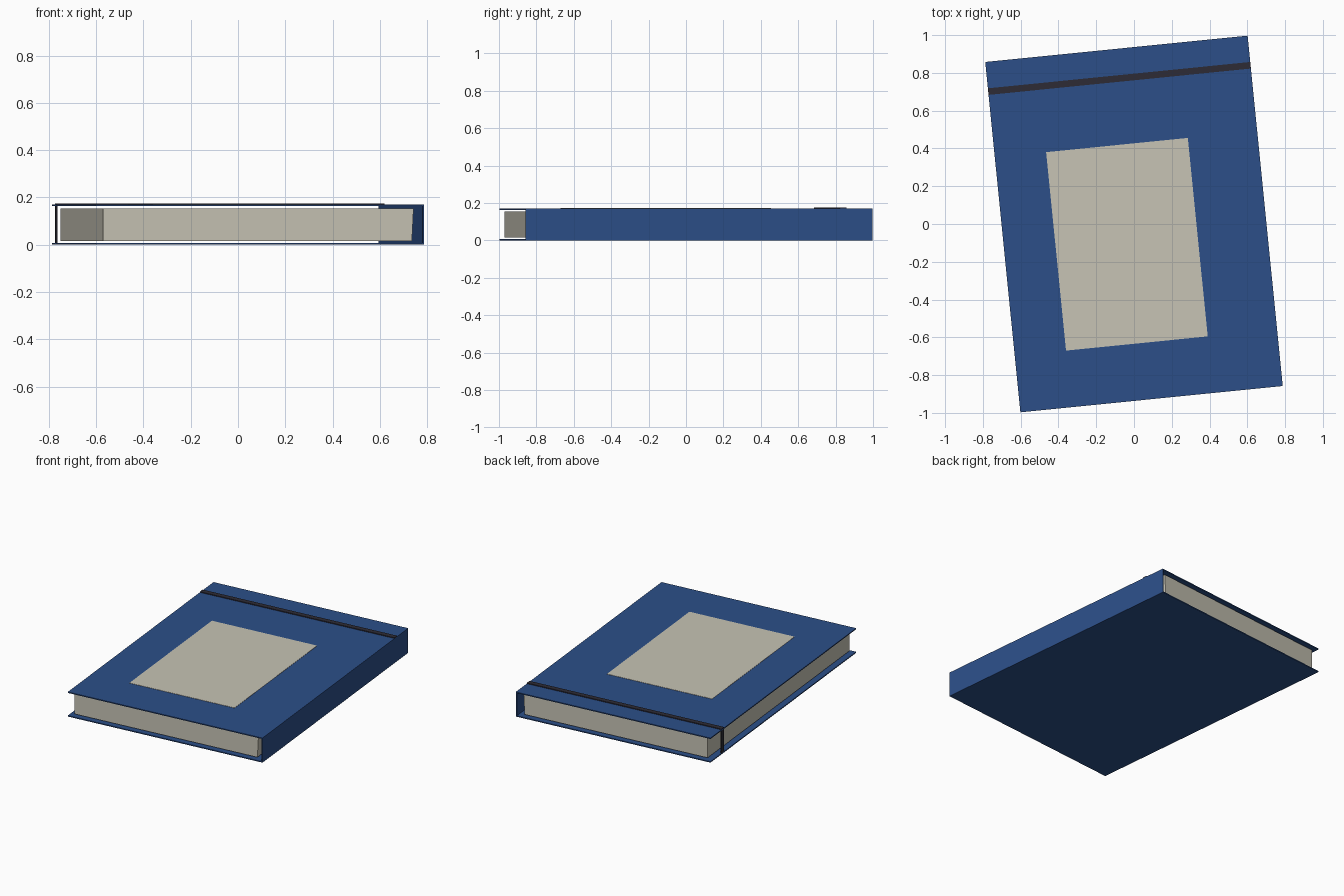
import bpy, bmesh
from mathutils import Matrix

cube = bpy.data.objects.get("Cube")
if cube:
    bpy.data.objects.remove(cube, do_unlink=True)

TURN = Matrix.Rotation(0.1, 4, 'Z')   # the book lies slightly turned


def material(name, color):
    mat = bpy.data.materials.new(name)
    mat.use_nodes = True
    mat.diffuse_color = (*color, 1)
    mat.node_tree.nodes["Principled BSDF"].inputs["Base Color"].default_value = (*color, 1)
    return mat


BLUE = material("cover blue", (0.025, 0.078, 0.25))
CREAM = material("paper cream", (0.57, 0.55, 0.46))
DARK = material("band charcoal", (0.026, 0.024, 0.036))


def box(name, mat, x, y, z, lean=0.0):
    """Box from (min, max) ranges; lean pulls in the lower +x edge."""
    bm = bmesh.new()
    bmesh.ops.create_cube(bm, size=1)
    for v in bm.verts:
        low_spine_side = v.co.x > 0 and v.co.z < 0
        v.co = [r[0] if c < 0 else r[1] for c, r in zip(v.co, (x, y, z))]
        if low_spine_side:
            v.co.x -= lean
    mesh = bpy.data.meshes.new(name)
    bm.to_mesh(mesh)
    bm.free()
    mesh.materials.append(mat)
    obj = bpy.data.objects.new(name, mesh)
    obj.matrix_world = TURN
    bpy.context.collection.objects.link(obj)
    return obj


W, L, H, T = 0.698, 0.932, 0.17, 0.007   # half width, half length, height, board

# Cover boards and spine
box("back_cover", BLUE, (-W, W), (-L, L), (0, T))
box("front_cover", BLUE, (-W, W), (-L, L), (H - T, H))
box("spine", BLUE, (W - T, W), (-L, L), (T, H - T))

# Page block, free of the covers on every side
box("pages", CREAM, (-0.664, 0.655), (-0.908, 0.908), (0.016, 0.154), lean=0.007)

# Title plate on the front cover
box("label", CREAM, (-0.425, 0.329), (-0.631, 0.425), (H, H + 0.002))

# Elastic band: across the front cover and down the fore edge
BAND = (0.757, 0.792)
box("band_top", DARK, (-W, W), BAND, (H, H + 0.005))
box("band_side", DARK, (-W, -W + 0.006), BAND, (T, H - T))
